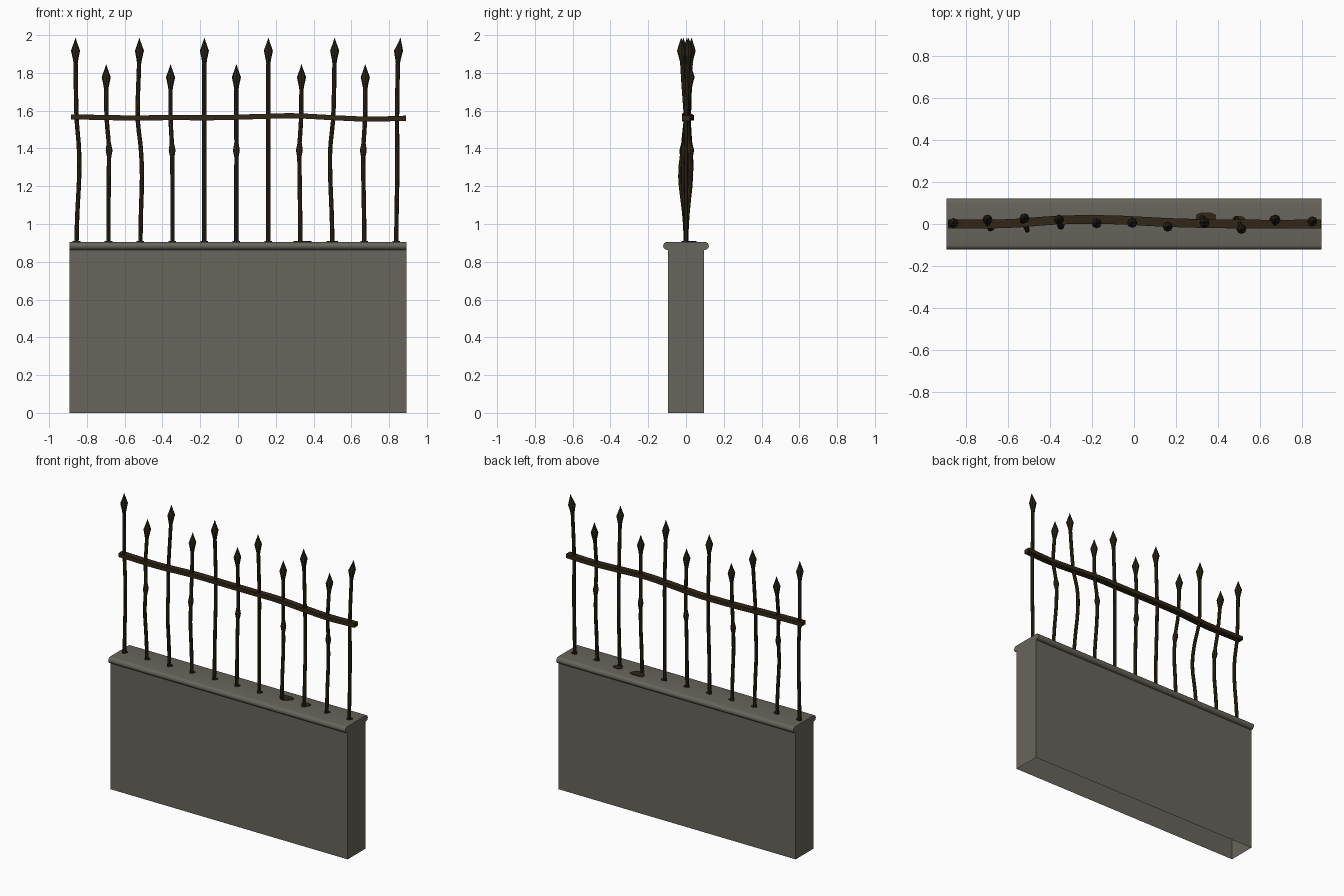
import bpy, bmesh, math
from mathutils import Vector

if "Cube" in bpy.data.objects:
    bpy.data.objects.remove(bpy.data.objects["Cube"])


def material(name, col):
    m = bpy.data.materials.new(name)
    m.diffuse_color = (*col, 1)
    m.use_nodes = True
    m.node_tree.nodes["Principled BSDF"].inputs["Base Color"].default_value = m.diffuse_color
    return m


STONE = material("grey_stone", (0.135, 0.128, 0.104))
IRON = material("rusty_iron", (0.030, 0.020, 0.008))
TIP = material("dark_iron", (0.022, 0.017, 0.009))


def finish(bm, name, mat, angle=None):
    bmesh.ops.recalc_face_normals(bm, faces=bm.faces)
    me = bpy.data.meshes.new(name)
    bm.to_mesh(me)
    bm.free()
    me.materials.append(mat)
    ob = bpy.data.objects.new(name, me)
    bpy.context.collection.objects.link(ob)
    if angle:
        bpy.context.view_layer.objects.active = ob
        ob.select_set(True)
        bpy.ops.object.shade_smooth_by_angle(angle=math.radians(angle))
        ob.select_set(False)
    return ob


def skin(bm, rings, caps=True):
    """Join rings of points into a closed tube."""
    vs = [[bm.verts.new(p) for p in r] for r in rings]
    n = len(vs[0])
    for a, b in zip(vs, vs[1:]):
        for i in range(n):
            bm.faces.new((a[i], a[(i + 1) % n], b[(i + 1) % n], b[i]))
    if caps:
        bm.faces.new(vs[0])
        bm.faces.new(vs[-1])


def smooth_path(pts, t):
    """Smooth interpolation through (key, a, b) points at key t."""
    t = min(max(t, pts[0][0]), pts[-1][0])
    for i in range(len(pts) - 1):
        if t <= pts[i + 1][0]:
            break
    p0, p1, p2, p3 = (pts[min(max(j, 0), len(pts) - 1)] for j in range(i - 1, i + 3))
    u = (t - p1[0]) / (p2[0] - p1[0])
    return [0.5 * (2 * b + (c - a) * u + (2 * a - 5 * b + 4 * c - d) * u * u
                   + (3 * b - a - 3 * c + d) * u ** 3)
            for a, b, c, d in zip(p0[1:], p1[1:], p2[1:], p3[1:])]


# Wall body, open underneath
bm = bmesh.new()
bmesh.ops.create_cube(bm, size=1)
for v in bm.verts:
    v.co = (v.co.x * 1.785, v.co.y * 0.19, (v.co.z + 0.5) * 0.868)
bm.normal_update()
bmesh.ops.delete(bm, geom=[f for f in bm.faces if f.normal.z < -0.5], context='FACES_ONLY')
finish(bm, "wall", STONE)

# Coping slab with rounded long edges
half = [(0.1 + 0.021 * math.cos(a), 0.884 + 0.021 * math.sin(a))
        for a in [math.radians(-90 + 22.5 * i) for i in range(9)]]
profile = half + [(-y, z) for y, z in reversed(half)]
bm = bmesh.new()
skin(bm, [[(x, y, z) for y, z in profile] for x in (-0.8925, 0.8925)])
finish(bm, "coping", STONE, 40)

# Bars: x offsets from the base at z = 1.25, 1.4, 1.56, top; then y at the same heights
BENDS = [
    ((.014, .013, 0, -.005), (-.01, -.01, 0, .004)),
    ((.001, .003, -.010, -.012), (-.024, -.016, 0, .02)),
    ((.008, .002, -.015, -.006), (-.03, -.016, .012, .026)),
    ((0, -.002, -.010, -.010), (-.016, -.008, .014, .02)),
    ((0, 0, 0, 0), (.008, .014, .016, .004)),
    ((0, 0, 0, 0), (.006, .012, .014, .006)),
    ((0, 0, 0, 0), (0, 0, 0, -.012)),
    ((-.004, -.005, .004, .006), (.022, .024, .010, .006)),
    ((-.011, -.011, .005, .012), (.026, .024, 0, -.022)),
    ((-.005, -.005, .004, .005), (.024, .022, .004, .02)),
    ((.005, .005, .004, .010), (0, 0, 0, .012)),
]
HEAD = [(-.135, .011), (-.11, .015), (-.068, .024), (-.045, .016), (-.02, .007), (0, .001)]
KNOT = [(1.352, .011), (1.378, .016), (1.39, .018), (1.402, .016), (1.43, .011)]


def tube(name, path, stations, mat, sides=8):
    bm = bmesh.new()
    rings = []
    for z, r in stations:
        x, y = smooth_path(path, z)
        rings.append([(x + r * math.cos(2 * math.pi * k / sides),
                       y + r * math.sin(2 * math.pi * k / sides), z) for k in range(sides)])
    skin(bm, rings)
    finish(bm, name, mat, 35)


def stain(name, x, y, rx, ry):
    bm = bmesh.new()
    rings = []
    for z in (0.904, 0.909):
        rings.append([(x + rx * (1 + .15 * math.sin(3 * a)) * math.cos(a),
                       y + ry * (1 + .15 * math.sin(3 * a)) * math.sin(a), z)
                      for a in [2 * math.pi * k / 12 for k in range(12)]])
    skin(bm, rings)
    finish(bm, name, IRON)


for i, (dx, dy) in enumerate(BENDS):
    x0 = -0.855 + 0.1693 * i
    tall = i % 2 == 0
    top = 1.985 if tall else 1.845
    path = [(0.89, x0, 0), (1.05, x0 + dx[0] * .3, dy[0] * .3)]
    path += [(z, x0 + a, b) for z, a, b in zip((1.25, 1.4, 1.56, top - .08), dx, dy)]
    # tips of leaning bars carry on a little further
    lean = 0.012 if i == 10 else 0
    path.append((top, x0 + dx[3] + lean, dy[3] * 1.15))
    shaft = [(0.89 + (top - .135 - .89) * k / 16, .0115) for k in range(17)]
    if not tall:
        shaft = sorted([s for s in shaft if not 1.345 < s[0] < 1.435] + KNOT)
    tube(f"bar_{i + 1}", path, shaft, IRON)
    tube(f"spearhead_{i + 1}", path, [(top + h, r) for h, r in HEAD], TIP)
    # rust patch where the bar enters the stone
    if i == 7:
        stain("rust_patch_8", x0 + .012, .025, .048, .034)
    elif i == 8:
        stain("rust_patch_9", x0, .012, .03, .03)
    else:
        stain(f"rust_patch_{i + 1}", x0, .002, .02, .018)

# Bent cross rail: (x, y, z)
RAIL = [(-.885, 0, 1.567), (-.6, .002, 1.562), (-.35, .019, 1.563), (-.1, .02, 1.563),
        (.15, .008, 1.570), (.3, .003, 1.573), (.5, 0, 1.563), (.7, -.001, 1.555), (.89, 0, 1.56)]
bm = bmesh.new()
rings = []
for k in range(33):
    x = -.885 + 1.775 * k / 32
    y, z = smooth_path(RAIL, x)
    rings.append([(x, y + a * .021, z + b * .0135) for a, b in ((-1, -1), (1, -1), (1, 1), (-1, 1))])
skin(bm, rings)
finish(bm, "cross_rail", IRON, 35)
